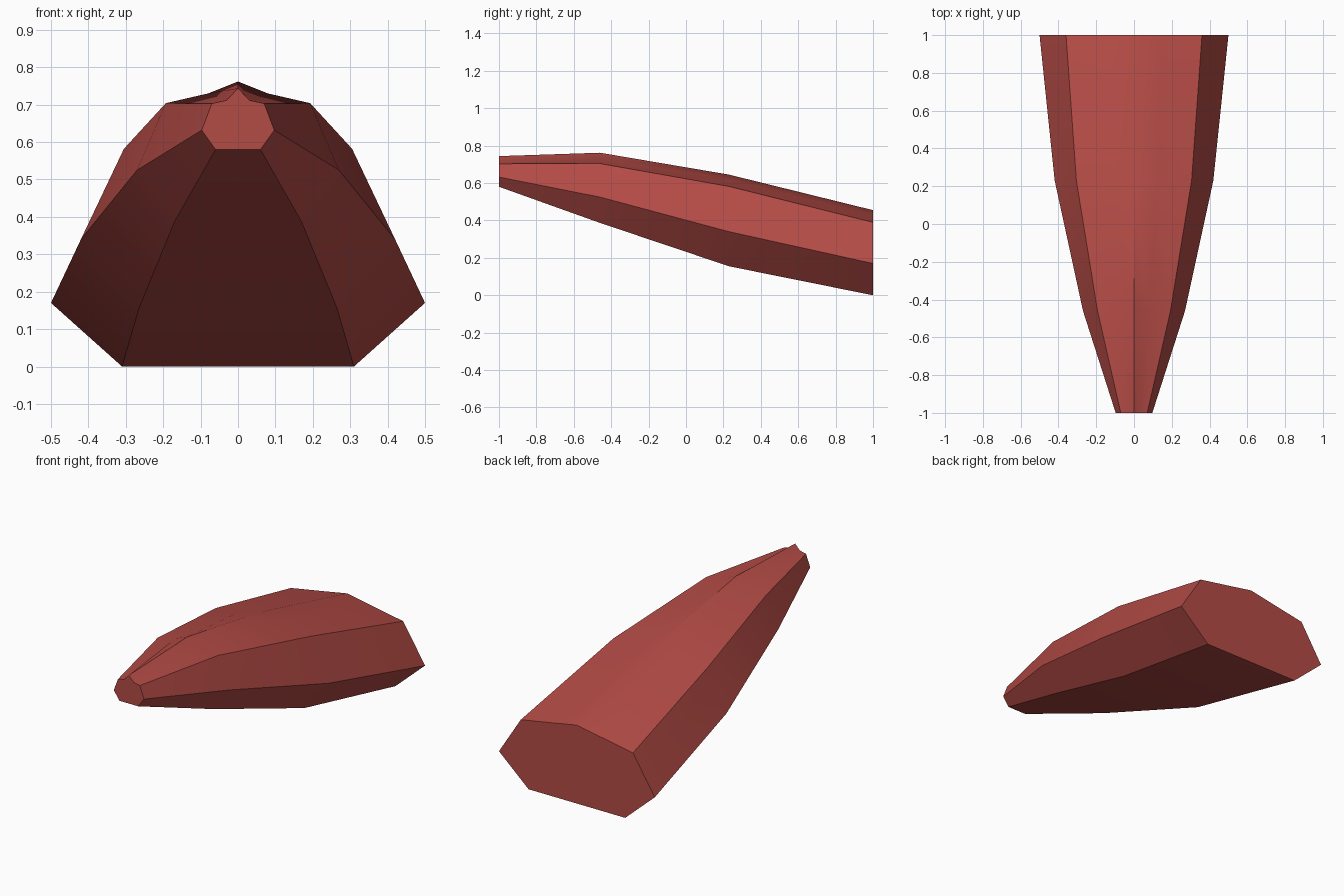
import bpy, bmesh, math

if "Cube" in bpy.data.objects:
    bpy.data.objects.remove(bpy.data.objects["Cube"])

# Half cross-sections along y: (x, z) from bottom corner up to the crest
sections = [
    (-1.00, [(0.06, 0.58), (0.097, 0.632), (0.07, 0.703), (0.03, 0.712), (0, 0.744)]),
    (-0.46, [(0.17, 0.387), (0.27, 0.525), (0.193, 0.704), (0.08, 0.73), (0, 0.762)]),
    (0.23, [(0.265, 0.155), (0.42, 0.34), (0.305, 0.582), (0.125, 0.619), (0, 0.645)]),
    (1.00, [(0.31, 0.0), (0.50, 0.17), (0.36, 0.39), (0.147, 0.428), (0, 0.455)]),
]

# Loft the mirrored sections into a closed, tapering body
bm = bmesh.new()
rings = []
for y, half in sections:
    loop = half + [(-x, z) for x, z in reversed(half[:-1])]
    rings.append([bm.verts.new((x, y, z)) for x, z in loop])
for a, b in zip(rings, rings[1:]):
    n = len(a)
    for i in range(n):
        j = (i + 1) % n
        bm.faces.new((a[i], a[j], b[j], b[i]))

# End caps
bm.faces.new(rings[0])
bm.faces.new(rings[-1])
bmesh.ops.recalc_face_normals(bm, faces=bm.faces)

mesh = bpy.data.meshes.new("tapered_body")
bm.to_mesh(mesh)
bm.free()
body = bpy.data.objects.new("tapered_body", mesh)
bpy.context.collection.objects.link(body)

# Red material
red = bpy.data.materials.new("red")
red.diffuse_color = (0.45, 0.07, 0.06, 1)
red.use_nodes = True
red.node_tree.nodes["Principled BSDF"].inputs["Base Color"].default_value = red.diffuse_color
mesh.materials.append(red)

# Smooth along the length, sharp at the long creases
bpy.context.view_layer.objects.active = body
body.select_set(True)
bpy.ops.object.shade_smooth_by_angle(angle=math.radians(30))
